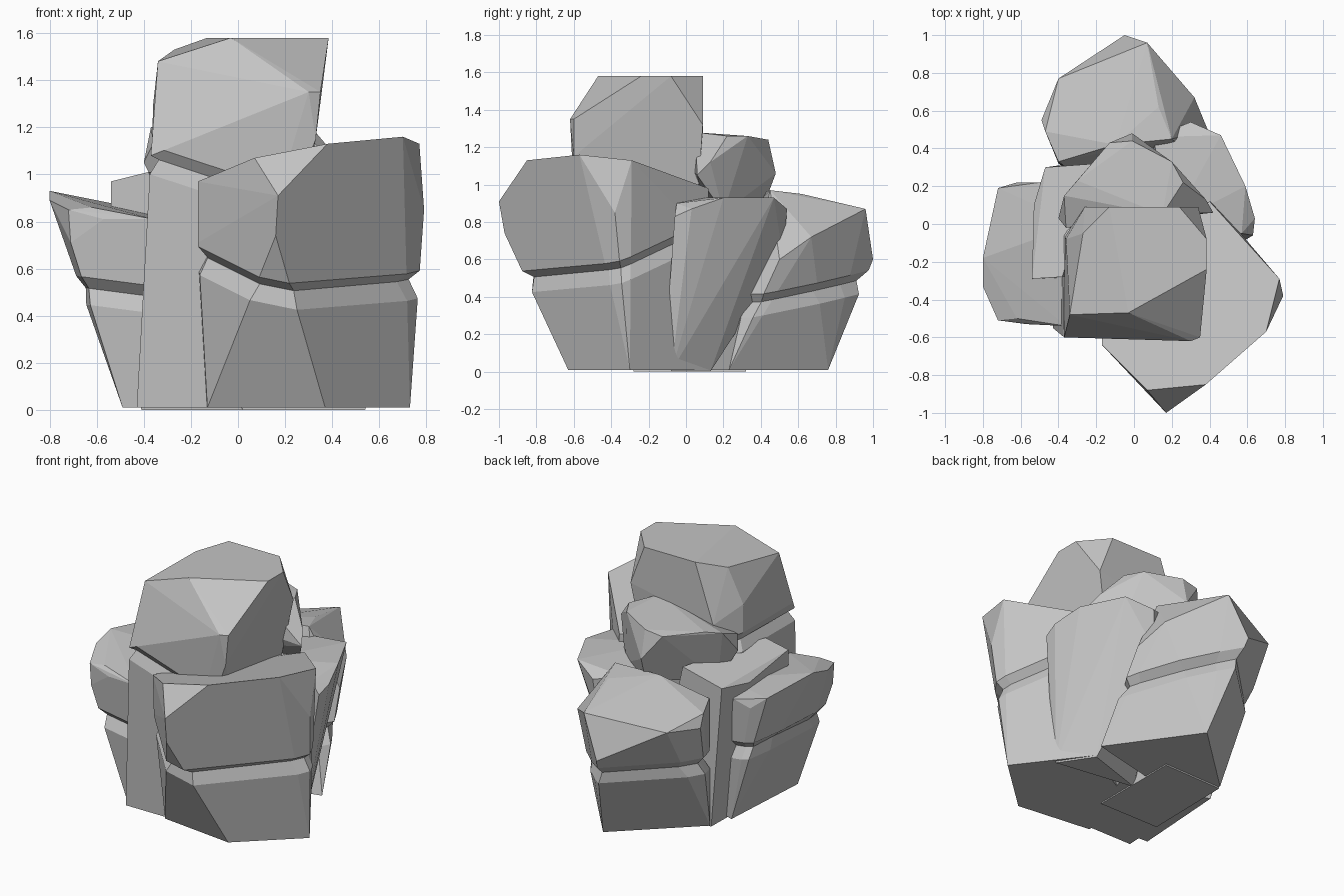
import bpy, bmesh, math
from mathutils import Vector

cube = bpy.data.objects.get("Cube")
if cube:
    bpy.data.objects.remove(cube, do_unlink=True)

# One plain stone colour for every rock
stone = bpy.data.materials.new("stone_grey")
stone.use_nodes = True
stone.diffuse_color = (0.55, 0.55, 0.55, 1)
stone.node_tree.nodes["Principled BSDF"].inputs["Base Color"].default_value = stone.diffuse_color


def cut_groove(bm, point, slope, low=0.07, high=0.045, depth=0.045):
    """Cut a V-shaped crack around a rock along a tilted plane."""
    normal = Vector((-slope[0], -slope[1], 1)).normalized()
    centre = Vector(point)
    for offset in (0, high, -low):
        geom = bm.verts[:] + bm.edges[:] + bm.faces[:]
        bmesh.ops.bisect_plane(bm, geom=geom, dist=0.0001,
                               plane_co=centre + normal * offset, plane_no=normal)
    ring = [v for v in bm.verts if abs((v.co - centre).dot(normal)) < 0.001]
    middle = sum((v.co for v in ring), Vector()) / len(ring)
    for v in ring:
        v.co += (middle - v.co).normalized() * depth


def make_rock(name, corners, groove=None):
    """Faceted boulder wrapped around its corner points, with an optional crack."""
    bm = bmesh.new()
    for corner in corners:
        bm.verts.new(corner)
    hull = bmesh.ops.convex_hull(bm, input=bm.verts[:])
    spare = {g for g in hull["geom_interior"] + hull["geom_unused"]
             if isinstance(g, bmesh.types.BMVert)}
    bmesh.ops.delete(bm, geom=list(spare), context="VERTS")
    bmesh.ops.dissolve_limit(bm, angle_limit=math.radians(4),
                             verts=bm.verts[:], edges=bm.edges[:])
    if groove:
        cut_groove(bm, *groove)
    bmesh.ops.recalc_face_normals(bm, faces=bm.faces[:])
    mesh = bpy.data.meshes.new(name)
    bm.to_mesh(mesh)
    bm.free()
    mesh.materials.append(stone)
    rock = bpy.data.objects.new(name, mesh)
    bpy.context.collection.objects.link(rock)
    return rock


# Large cracked boulder at the front
make_rock("front_boulder", [
    (.37, -.63, .01), (.73, -.3, .01), (.41, .12, .01), (-.13, -.57, .01),
    (-.15, -.2, .01), (.17, -1, .91), (.16, -.97, .74), (.07, -.88, 1.07),
    (.38, -.85, 1.13), (.7, -.57, 1.16), (.77, -.29, 1.13), (.79, -.38, .85),
    (-.17, -.63, .71), (-.17, -.64, .97), (-.17, -.3, .9), (.4, .12, .98),
    (.42, .12, .7),
], groove=((.24, -.83, .5), (-.2, .315)))

# Tall pillar whose cracked-off cap is the summit
make_rock("summit_pillar", [
    (-.43, -.55, .01), (-.1, -.55, .01), (.1, 0, .01), (-.4, 0, .01),
    (-.37, -.6, 1.08), (.33, -.6, 1.15), (.3, -.62, 1.35), (.35, -.6, 1.35),
    (-.34, -.48, 1.48), (-.03, -.47, 1.58), (.385, -.24, 1.58), (.385, -.08, 1.58),
    (.24, .09, 1.58), (-.13, .09, 1.58), (-.27, -.05, 1.53), (.34, .09, 1.32),
    (-.36, -.08, 1.3), (-.26, .09, 1.2),
], groove=((-.36, -.6, 1.07), (-.33, 0)))

# Cracked boulder on the -x side
make_rock("side_boulder", [
    (-.49, -.46, .01), (-.3, -.47, .01), (-.45, .17, .01), (-.2, .1, .01),
    (-.8, -.18, .93), (-.8, -.33, .89), (-.72, -.51, .85), (-.62, -.5, .86),
    (-.71, -.51, .71), (-.57, -.53, .81), (-.36, -.54, .81), (-.72, .19, .88),
    (-.62, .22, .8), (-.5, .22, .83), (-.3, 0, .83),
], groove=((-.66, -.35, .52), (-.13, 0)))

# Cracked boulder at the back
make_rock("back_boulder", [
    (.45, .23, .01), (.07, .76, .01), (-.4, .32, .01), (-.1, .1, .01),
    (.07, .96, .87), (-.05, 1, .6), (.32, .67, .72), (.39, .5, .6),
    (.13, .62, .95), (.2, .45, .97), (-.4, .77, .79), (-.49, .55, .76),
    (-.47, .49, .83), (-.4, .33, .85), (-.1, .42, .96),
], groove=((-.05, 1, .5), (-.124, .124)))

# Smooth wedge filling the +x back corner
make_rock("corner_wedge", [
    (.54, -.08, 0), (.4, .13, 0), (0, 0, 0), (.59, .2, .93), (.46, .47, .93),
    (.3, .54, .87), (.27, .52, .6), (.64, .03, .87), (.63, -.06, .83),
    (.57, -.05, .9), (.1, .46, .9), (.2, 0, .93), (.58, -.09, .42),
])

# Slab wedged between the pillar and the side boulder
make_rock("inner_slab", [
    (-.41, -.28, 0), (-.4, .31, 0), (.02, .32, 0), (.02, -.28, 0),
    (-.54, -.29, .97), (-.54, -.29, .87), (-.38, -.28, 1.01), (-.47, .3, .92),
    (-.53, .1, .9), (-.2, .32, 1),
])

# Small boulder tucked behind the summit
make_rock("rear_cap", [
    (-.01, .48, 1.06), (-.13, .43, 1.22), (-.01, .44, 1.24), (.2, .33, 1.26),
    (.26, .22, 1.26), (.38, .13, 1.12), (.42, .06, 1.05), (-.3, .23, 1.22),
    (-.37, .15, 1.2), (-.4, .03, 1.05), (-.36, -.02, 1.13), (.15, .05, 1.28),
    (0, .42, .9), (.3, .2, .85), (-.3, .1, .85),
])
